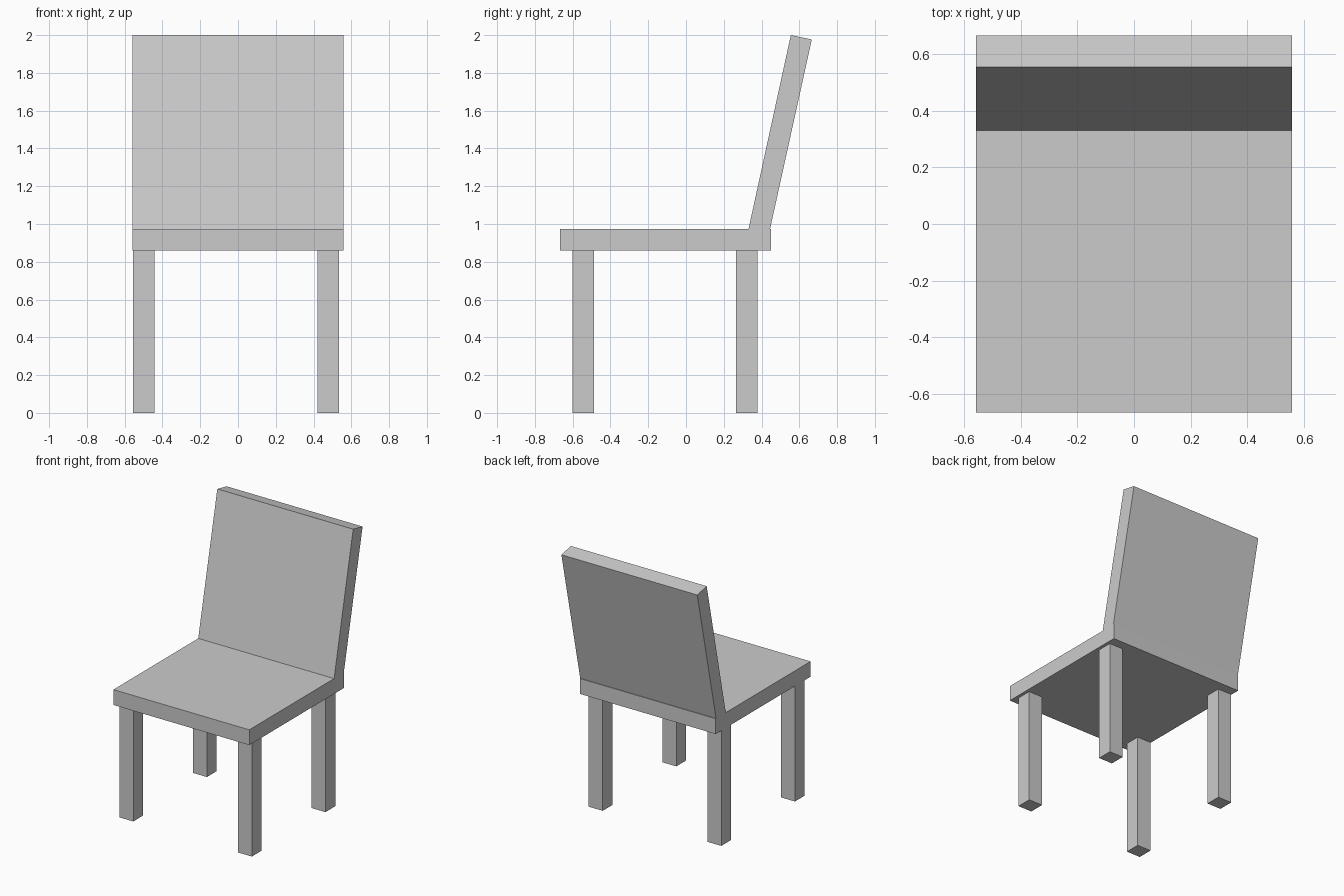
import bpy, bmesh

if "Cube" in bpy.data.objects:
    bpy.data.objects.remove(bpy.data.objects["Cube"])


def extrude_profile(name, profile, x0, x1):
    """Closed (y, z) profile extruded along x."""
    bm = bmesh.new()
    face = bm.faces.new([bm.verts.new((x0, y, z)) for y, z in profile])
    result = bmesh.ops.extrude_face_region(bm, geom=[face])
    moved = [v for v in result["geom"] if isinstance(v, bmesh.types.BMVert)]
    bmesh.ops.translate(bm, verts=moved, vec=(x1 - x0, 0, 0))
    bmesh.ops.recalc_face_normals(bm, faces=bm.faces)
    mesh = bpy.data.meshes.new(name)
    bm.to_mesh(mesh)
    bm.free()
    obj = bpy.data.objects.new(name, mesh)
    bpy.context.collection.objects.link(obj)
    return obj


SEAT_BOTTOM, SEAT_TOP = 0.86, 0.974
LEG = 0.115

# Seat with the leaning back in one continuous profile
extrude_profile("seat_and_back", [
    (-0.666, SEAT_BOTTOM), (0.45, SEAT_BOTTOM), (0.45, SEAT_TOP),
    (0.445, SEAT_TOP), (0.666, 1.977), (0.555, 2.0),
    (0.331, SEAT_TOP), (-0.666, SEAT_TOP),
], -0.559, 0.559)

# Four square legs
for row, y in (("front", -0.601), ("back", 0.264)):
    for side, x in (("left", -0.556), ("right", 0.42)):
        square = [(y, 0), (y + LEG, 0), (y + LEG, SEAT_BOTTOM), (y, SEAT_BOTTOM)]
        extrude_profile(f"{row}_{side}_leg", square, x, x + LEG)
